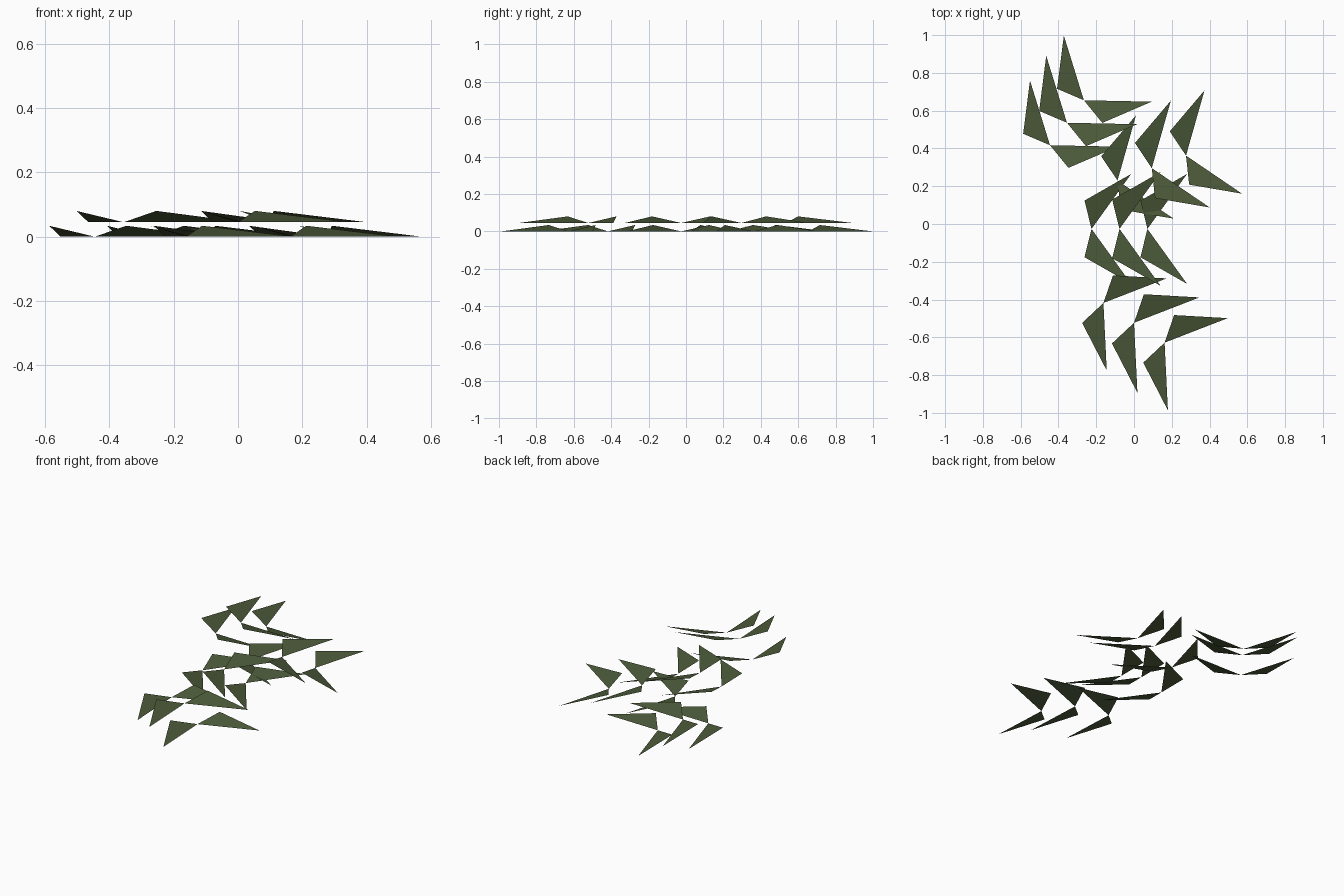
import bpy
from math import sin, cos, radians

if "Cube" in bpy.data.objects:
    bpy.data.objects.remove(bpy.data.objects["Cube"])

olive = bpy.data.materials.new("dark olive")
olive.diffuse_color = (0.072, 0.102, 0.042, 1)
olive.use_nodes = True
olive.node_tree.nodes["Principled BSDF"].inputs["Base Color"].default_value = olive.diffuse_color

# Half of one leaf pair, heading along +x: root, raised shoulder, long tip
ROOT, SHOULDER, TIP = (0, 0, 0), (-0.037, 0.15, 0.034), (0.21, 0.291, 0)


def leaf_pair(name, x, y, z, heading, scale):
    """Two mirrored triangular blades that meet at one root point."""
    a = radians(heading)
    points = [ROOT]
    for side in (1, -1):
        points += [(px, side * py, pz) for px, py, pz in (SHOULDER, TIP)]
    verts = [(x + scale * (px * cos(a) - py * sin(a)),
              y + scale * (px * sin(a) + py * cos(a)),
              z + scale * pz) for px, py, pz in points]
    mesh = bpy.data.meshes.new(name)
    mesh.from_pydata(verts, [], [(0, 2, 1), (0, 3, 4)])
    mesh.materials.append(olive)
    bpy.context.collection.objects.link(bpy.data.objects.new(name, mesh))


# Rows of three pairs: middle root, heading, spacing along the heading
rows = [
    ("back_left", -0.355, 0.536, 53, 0.149),
    ("back_right", 0.094, 0.296, 20, 0.193),
    ("middle", -0.077, -0.026, 0, 0.148),
    ("front", 0.0, -0.523, -33, 0.193),
]
for name, x, y, heading, step in rows:
    a = radians(heading)
    for i in (-1, 0, 1):
        # The middle pair of each row floats higher and is slightly larger
        raised = i == 0
        leaf_pair(f"{name}_leaf_pair_{i + 2}",
                  x + i * step * cos(a), y + i * step * sin(a),
                  0.045 if raised else 0, heading, 1.035 if raised else 1)
